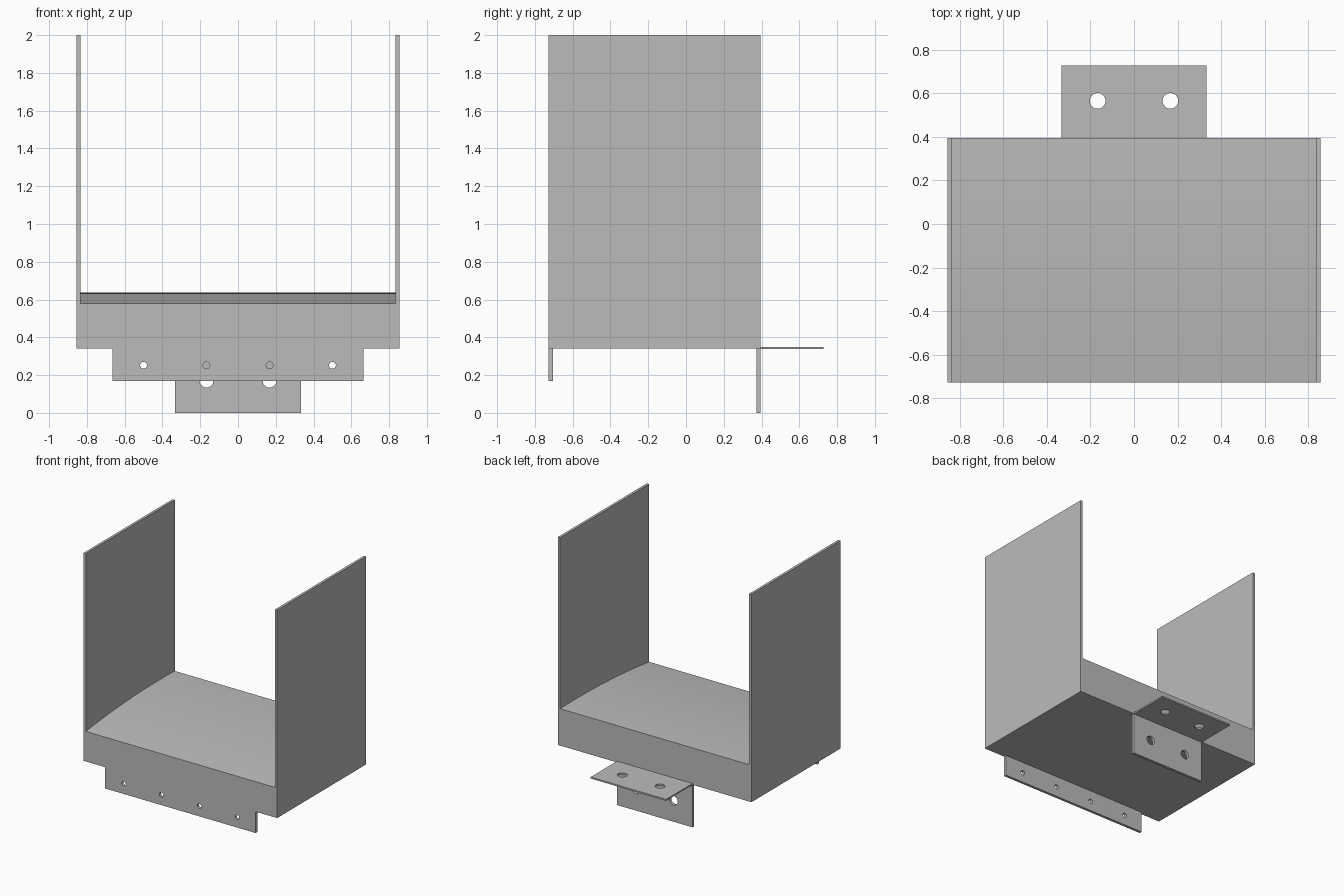
import bpy
import bmesh
from mathutils import Matrix, Vector

cube = bpy.data.objects.get("Cube")
if cube:
    bpy.data.objects.remove(cube, do_unlink=True)

# One plain grey for the whole bracket
GREY = (0.5, 0.5, 0.5, 1.0)
grey = bpy.data.materials.new("plain_grey")
grey.use_nodes = True
grey.diffuse_color = GREY
grey.node_tree.nodes["Principled BSDF"].inputs["Base Color"].default_value = GREY


def add_object(name, bm):
    bmesh.ops.recalc_face_normals(bm, faces=bm.faces)
    mesh = bpy.data.meshes.new(name)
    bm.to_mesh(mesh)
    bm.free()
    mesh.materials.append(grey)
    obj = bpy.data.objects.new(name, mesh)
    bpy.context.collection.objects.link(obj)
    return obj


def box(name, low, high):
    low, high = Vector(low), Vector(high)
    bm = bmesh.new()
    bmesh.ops.create_cube(bm, size=1, matrix=Matrix.Translation((low + high) / 2)
                          @ Matrix.Diagonal((*(high - low), 1)))
    return add_object(name, bm)


def prism(name, profile, half_width):
    """Extrude a (y, z) profile along x."""
    bm = bmesh.new()
    face = bm.faces.new([bm.verts.new((-half_width, y, z)) for y, z in profile])
    result = bmesh.ops.extrude_face_region(bm, geom=[face])
    verts = [v for v in result["geom"] if isinstance(v, bmesh.types.BMVert)]
    bmesh.ops.translate(bm, verts=verts, vec=(2 * half_width, 0, 0))
    return add_object(name, bm)


def cut(target, cutter):
    mod = target.modifiers.new("cut", 'BOOLEAN')
    mod.operation = 'DIFFERENCE'
    mod.solver = 'EXACT'
    mod.object = cutter
    cutter.hide_render = True
    bpy.context.view_layer.objects.active = target
    bpy.ops.object.modifier_apply(modifier=mod.name)
    bpy.data.objects.remove(cutter, do_unlink=True)


def drill(target, center, radius, axis):
    bm = bmesh.new()
    turn = Matrix.Rotation(1.570796, 4, 'X') if axis == 'Y' else Matrix()
    bmesh.ops.create_cone(bm, cap_ends=True, segments=32, radius1=radius,
                          radius2=radius, depth=0.1,
                          matrix=Matrix.Translation(center) @ turn)
    cut(target, add_object("hole_cutter", bm))


FRONT, BACK, BASE = -0.727, 0.395, 0.34
APEX_Y, APEX_Z, CURVE = 0.2, 0.637, 0.0663

# Cradle: tall side walls over a base with a gently arched top
cradle = box("cradle", (-0.855, FRONT, BASE), (0.855, BACK, 2))
steps = 32
arch = []
for i in range(steps + 1):
    y = FRONT - 0.02 + (BACK - FRONT + 0.04) * i / steps
    arch.append((y, APEX_Z - CURVE * (y - APEX_Y) ** 2))
opening = prism("opening_cutter", arch + [(arch[-1][0], 2.2), (arch[0][0], 2.2)], 0.835)
cut(cradle, opening)

# Front flange with a row of four small holes
front_flange = box("front_flange", (-0.665, FRONT, 0.17), (0.665, FRONT + 0.022, BASE))
for x in (-0.5, -0.167, 0.167, 0.5):
    drill(front_flange, (x, FRONT, 0.252), 0.018, 'Y')

# Back angle bracket: hanging plate and outward shelf
hanging_plate = box("back_hanging_plate", (-0.333, BACK - 0.022, 0), (0.333, BACK, BASE))
shelf = box("back_shelf", (-0.333, BACK, BASE - 0.002), (0.333, 0.727, BASE + 0.01))
for x in (-0.167, 0.167):
    drill(hanging_plate, (x, BACK, 0.17), 0.036, 'Y')
    drill(shelf, (x, 0.565, BASE), 0.036, 'Z')

# Smooth the arch and hole walls, keep the plate edges crisp
bpy.ops.object.select_all(action='DESELECT')
for obj in (cradle, front_flange, hanging_plate, shelf):
    obj.select_set(True)
bpy.context.view_layer.objects.active = cradle
bpy.ops.object.shade_smooth_by_angle()
